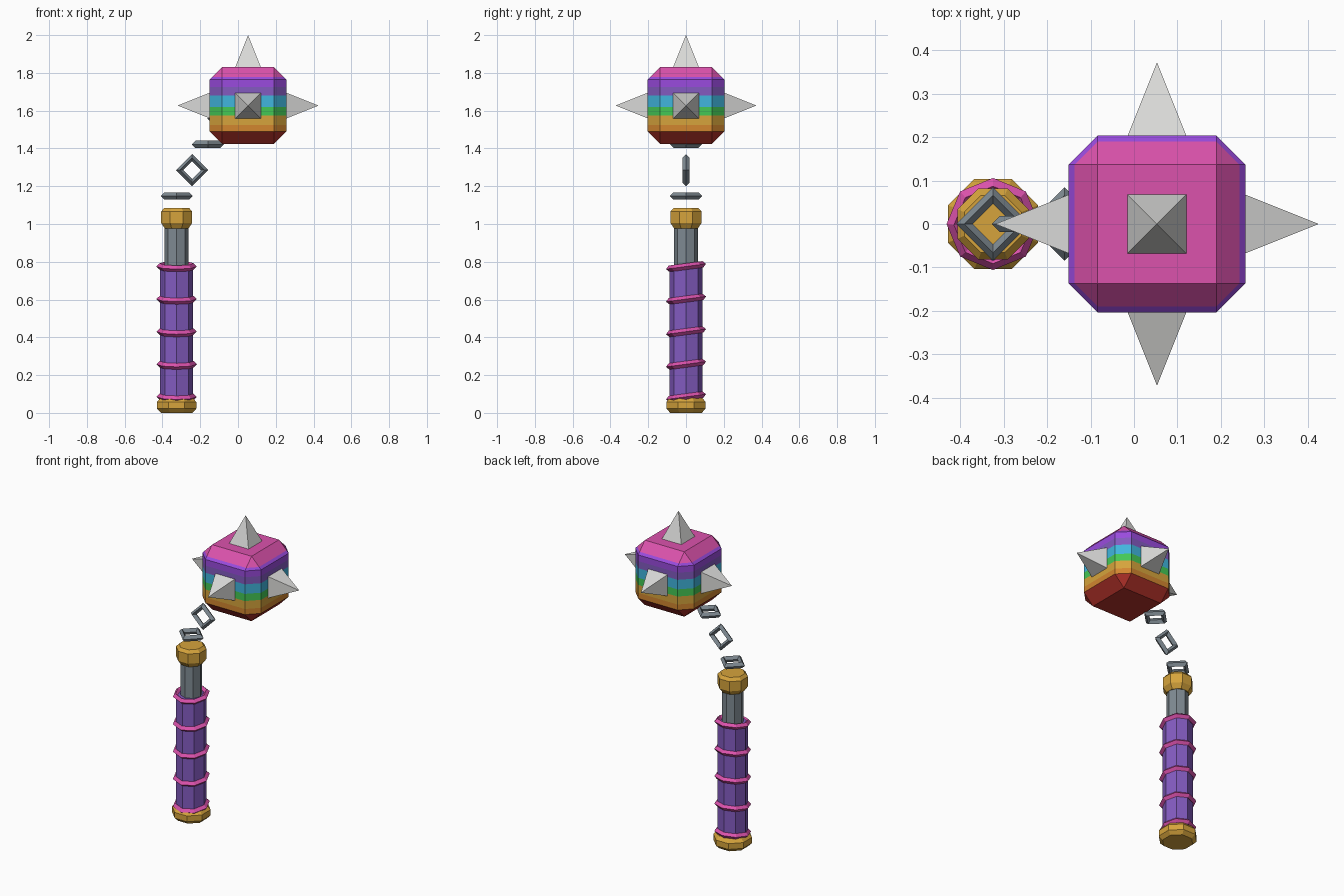
import bpy, bmesh
from math import pi, cos, sin, radians
from mathutils import Vector

cube = bpy.data.objects.get("Cube")
if cube:
    bpy.data.objects.remove(cube)


def material(name, hex_code):
    srgb = [int(hex_code[i:i + 2], 16) / 255 for i in (0, 2, 4)]
    rgba = [c / 12.92 if c < 0.04 else ((c + 0.055) / 1.055) ** 2.4 for c in srgb] + [1]
    m = bpy.data.materials.new(name)
    m.use_nodes = True
    m.diffuse_color = rgba
    m.node_tree.nodes["Principled BSDF"].inputs["Base Color"].default_value = rgba
    return m


pink = material("pink", "DB52AC")
violet = material("vivid violet", "9A4BDE")
purple = material("soft purple", "835BC0")
cyan = material("cyan", "41B6DE")
green = material("green", "44C855")
gold = material("gold", "D6A43C")
orange = material("orange", "D2862F")
red = material("red", "B5322A")
spike_grey = material("light grey", "DADAD8")
steel = material("steel", "7F8A92")


def finish(name, bm, mats, location, rotation=(0, 0, 0)):
    bmesh.ops.recalc_face_normals(bm, faces=bm.faces)
    mesh = bpy.data.meshes.new(name)
    bm.to_mesh(mesh)
    bm.free()
    for m in mats:
        mesh.materials.append(m)
    ob = bpy.data.objects.new(name, mesh)
    ob.location, ob.rotation_euler = location, rotation
    bpy.context.collection.objects.link(ob)
    return ob


def lathe(name, profile, mat, location, sides=8, phase=0.0, rotation=(0, 0, 0), loop=False):
    """Spin (radius, height) points; loop closes the section into a ring."""
    bm = bmesh.new()
    rings = [[bm.verts.new((r * cos(phase + 2 * pi * i / sides),
                            r * sin(phase + 2 * pi * i / sides), z))
              for i in range(sides)] for r, z in profile]
    pairs = list(zip(rings, rings[1:]))
    if loop:
        pairs.append((rings[-1], rings[0]))
    else:
        bm.faces.new(rings[0])
        bm.faces.new(rings[-1])
    for a, b in pairs:
        for i in range(sides):
            j = (i + 1) % sides
            bm.faces.new((a[i], a[j], b[j], b[i]))
    return finish(name, bm, [mat], location, rotation)


def diamond(radius, half):
    return [(radius + half, 0), (radius, half), (radius - half, 0), (radius, -half)]


HANDLE_X = -0.325
base = (HANDLE_X, 0, 0)
FLAT = pi / 8          # turns an octagon so flats face the axes
WIDE = 1 / cos(FLAT)   # apothem to corner radius

# Handle
lathe("pommel", [(0.083 * WIDE, 0), (0.104 * WIDE, 0.022), (0.104 * WIDE, 0.058),
                 (0.085 * WIDE, 0.08)], gold, base, phase=FLAT)
lathe("grip", [(0.088, 0.06), (0.088, 0.775)], purple, base)
lathe("rod", [(0.063, 0.75), (0.063, 1.0)], steel, base)
lathe("collar", [(0.062 * WIDE, 0.975), (0.082 * WIDE, 1.005), (0.082 * WIDE, 1.066),
                 (0.066 * WIDE, 1.085)], gold, base, phase=FLAT)

# Tilted bands around the grip
for i in range(5):
    lathe(f"grip_band_{i + 1}", diamond(0.09, 0.017), pink,
          (HANDLE_X, 0, 0.085 + 0.1725 * i), rotation=(radians(7.5), 0, 0), loop=True)

# Chain links, alternately lying flat and standing up
for i in range(4):
    lathe(f"chain_link_{i + 1}", diamond(0.066, 0.019), steel,
          (HANDLE_X + 0.0825 * i, 0, 1.148 + 0.137 * i), sides=4,
          rotation=(pi / 2 * (i % 2), 0, 0), loop=True)

# Striped head: chamfered cube cut at each stripe edge
HEAD = Vector((0.053, 0, 1.627))
HALF = 0.204
bm = bmesh.new()
bmesh.ops.create_cube(bm, size=2 * HALF)
bmesh.ops.bevel(bm, geom=bm.edges[:], offset=0.067, segments=1, affect='EDGES')
stripe_edges = [z - HEAD.z for z in (1.49, 1.525, 1.575, 1.62, 1.68, 1.725, 1.778)]
for z in stripe_edges:
    bmesh.ops.bisect_plane(bm, geom=bm.verts[:] + bm.edges[:] + bm.faces[:],
                           plane_co=(0, 0, z), plane_no=(0, 0, 1))
for f in bm.faces:
    height = f.calc_center_median().z
    f.material_index = sum(height > z for z in stripe_edges)
finish("head", bm, [red, orange, gold, green, cyan, purple, violet, pink], HEAD)

# Spikes on the top and the four sides
for name, d in (("top", (0, 0, 1)), ("left", (1, 0, 0)), ("right", (-1, 0, 0)),
                ("back", (0, 1, 0)), ("front", (0, -1, 0))):
    direction = Vector(d)
    bm = bmesh.new()
    bmesh.ops.create_cone(bm, cap_ends=True, segments=4, radius1=0.068 * 2 ** 0.5,
                          radius2=0, depth=0.17)
    bmesh.ops.remove_doubles(bm, verts=bm.verts[:], dist=0.0001)
    # square the base up with the head
    spread = max(abs(v.co.x) for v in bm.verts)
    if spread > 0.08:
        for v in bm.verts:
            x, y = v.co.x, v.co.y
            v.co.x, v.co.y = (x - y) / 2 ** 0.5, (x + y) / 2 ** 0.5
    if direction.x:
        turn = (0, direction.x * pi / 2, 0)
    else:
        turn = (-direction.y * pi / 2, 0, 0)
    finish(f"{name}_spike", bm, [spike_grey], HEAD + direction * (HALF + 0.084), turn)
